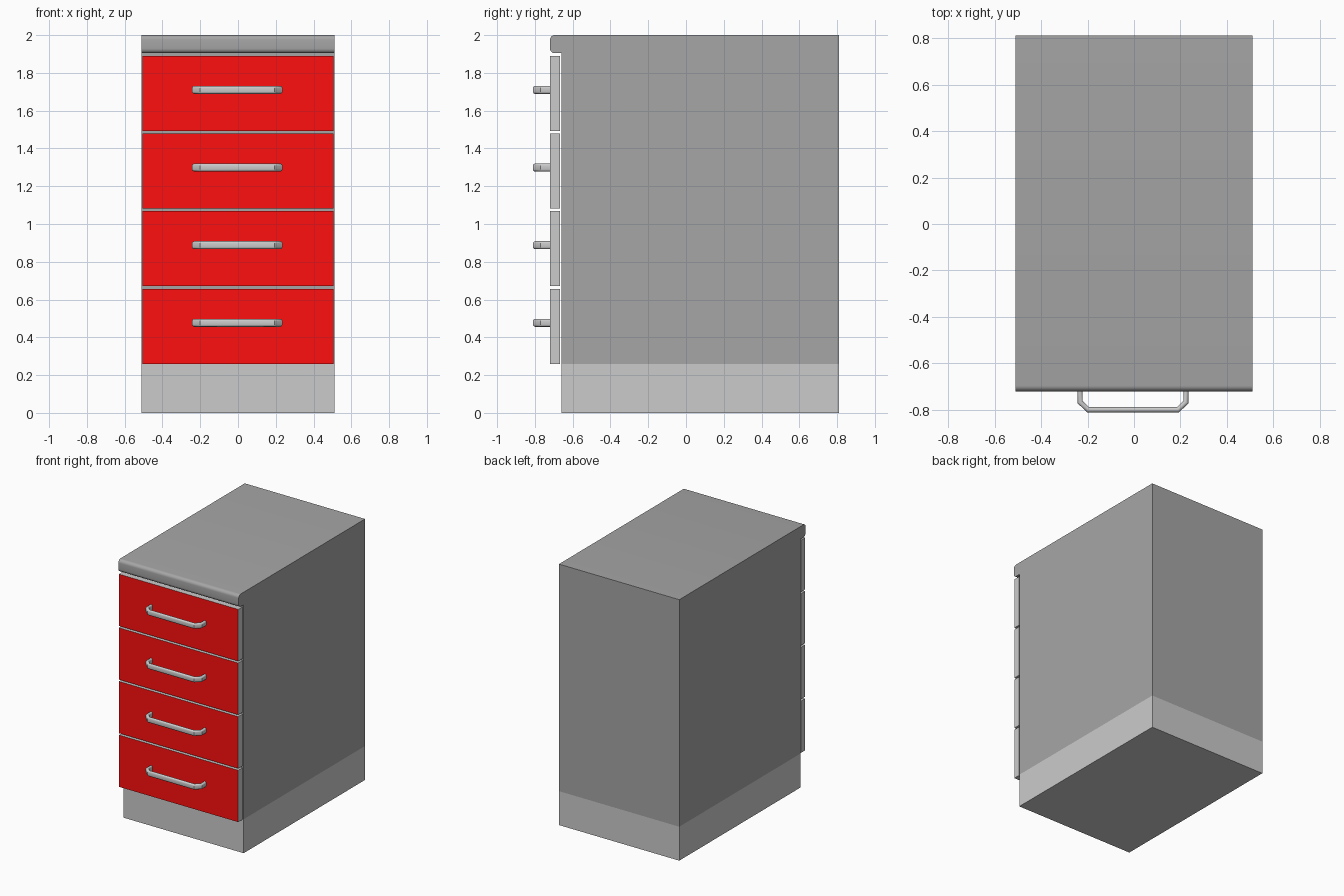
import bpy, bmesh, math
from mathutils import Vector

if "Cube" in bpy.data.objects:
    bpy.data.objects.remove(bpy.data.objects["Cube"])


def material(name, rgb):
    m = bpy.data.materials.new(name)
    m.diffuse_color = (*rgb, 1)
    m.use_nodes = True
    m.node_tree.nodes["Principled BSDF"].inputs["Base Color"].default_value = m.diffuse_color
    return m


dark = material("dark_grey", (0.38, 0.38, 0.38))
light = material("light_grey", (0.8, 0.8, 0.8))
red = material("red", (1.0, 0.005, 0.005))


def finish(bm, name, mats, smooth=False):
    bmesh.ops.recalc_face_normals(bm, faces=bm.faces)
    me = bpy.data.meshes.new(name)
    bm.to_mesh(me)
    bm.free()
    ob = bpy.data.objects.new(name, me)
    bpy.context.collection.objects.link(ob)
    for m in mats:
        me.materials.append(m)
    if smooth:
        bpy.ops.object.select_all(action='DESELECT')
        ob.select_set(True)
        bpy.context.view_layer.objects.active = ob
        bpy.ops.object.shade_smooth_by_angle(angle=math.radians(35))
    return ob


def loft(rings, name, mats, smooth=True):
    # Skin a list of closed rings and cap both ends
    bm = bmesh.new()
    vs = [[bm.verts.new(p) for p in r] for r in rings]
    n = len(vs[0])
    for a, b in zip(vs, vs[1:]):
        for i in range(n):
            j = (i + 1) % n
            bm.faces.new((a[i], a[j], b[j], b[i]))
    bm.faces.new(vs[0])
    bm.faces.new(vs[-1])
    return finish(bm, name, mats, smooth)


def box(name, lo, hi, mats):
    bm = bmesh.new()
    bmesh.ops.create_cube(bm, size=1)
    for v in bm.verts:
        v.co = [(a + b) / 2 + c * (b - a) for a, b, c in zip(lo, hi, v.co)]
    return finish(bm, name, mats)


def arc(cx, cy, r, a0, a1, n=6):
    return [(cx + r * math.cos(math.radians(a0 + (a1 - a0) * i / n)),
             cy + r * math.sin(math.radians(a0 + (a1 - a0) * i / n))) for i in range(n + 1)]


# Plinth
box("plinth", (-0.51, -0.66, 0), (0.51, 0.81, 0.26), [light])

# Cabinet body with rounded worktop lip, side profile (y, z) extruded along x
r = 0.025
profile = [(-0.66, 0.26), (0.81, 0.26), (0.81, 2.0)]
profile += arc(-0.72 + r, 2.0 - r, r, 90, 180)
profile += arc(-0.72 + r, 1.904 + r, r, 180, 270)
profile += [(-0.66, 1.904)]
loft([[(x, y, z) for y, z in profile] for x in (-0.51, 0.51)], "cabinet_body", [dark])

# Handle path (x, y) and stadium cross-section (offset, z)
path = [(-0.228, -0.715), (-0.228, -0.766), (-0.193, -0.799)]
path = [Vector(p) for p in path + [(-x, y) for x, y in reversed(path)]]
section = arc(0, 0.01, 0.011, 0, 180) + arc(0, -0.01, 0.011, 180, 360)


def handle(name, zc):
    rings = []
    for i, p in enumerate(path):
        d0 = (p - path[max(i - 1, 0)]).normalized() if i else (path[1] - p).normalized()
        d1 = (path[i + 1] - p).normalized() if i < len(path) - 1 else d0
        t = (d0 + d1).normalized()
        side = Vector((-t.y, t.x)) / t.dot(d0)
        rings.append([(p.x + side.x * o - 0.004, p.y + side.y * o, zc + z) for o, z in section])
    loft(rings, name, [light])


# Drawer fronts (red on the front face only) and handles
for k in range(4):
    z0 = 0.26 + k * 0.411
    d = box(f"drawer_front_{k + 1}", (-0.506, -0.72, z0), (0.506, -0.668, z0 + 0.397), [light, red])
    for f in d.data.polygons:
        f.material_index = 1 if f.normal.y < -0.9 else 0
    handle(f"drawer_handle_{k + 1}", z0 + 0.217)
